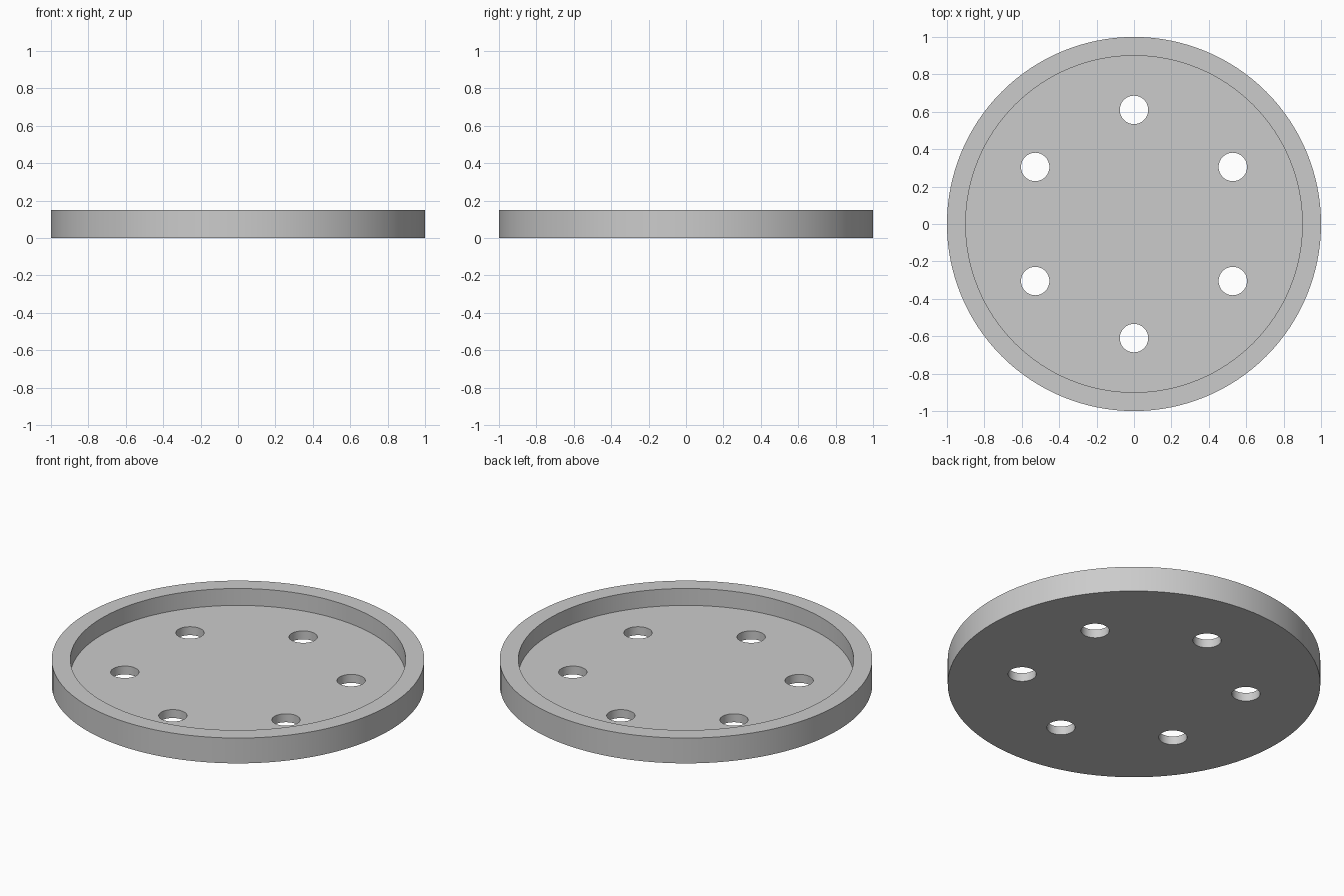
import bpy
import math

cube = bpy.data.objects.get("Cube")
if cube:
    bpy.data.objects.remove(cube, do_unlink=True)

HEIGHT, FLOOR = 0.15, 0.05
OUTER_R, INNER_R = 1.0, 0.90
HOLE_R, HOLE_RING_R, HOLES = 0.076, 0.61, 6

grey = bpy.data.materials.new("light_grey")
grey.use_nodes = True
colour = (0.6, 0.6, 0.6, 1.0)
grey.diffuse_color = colour
grey.node_tree.nodes["Principled BSDF"].inputs["Base Color"].default_value = colour


def cylinder(name, radius, bottom, top, x=0.0, y=0.0, sides=128):
    bpy.ops.mesh.primitive_cylinder_add(
        vertices=sides, radius=radius, depth=top - bottom,
        location=(x, y, (bottom + top) / 2))
    obj = bpy.context.object
    obj.name = name
    obj.data.materials.append(grey)
    return obj


# Round tray body
tray = cylinder("round_tray", OUTER_R, 0, HEIGHT)

# Recess, then a ring of drain holes through the floor
cutters = [cylinder("recess_cutter", INNER_R, FLOOR, HEIGHT + 0.1)]
for i in range(HOLES):
    angle = math.radians(90) + i * math.tau / HOLES
    cutters.append(cylinder("hole_cutter", HOLE_R, -0.1, HEIGHT + 0.2,
                            HOLE_RING_R * math.cos(angle),
                            HOLE_RING_R * math.sin(angle), 48))

bpy.ops.object.select_all(action="DESELECT")
tray.select_set(True)
bpy.context.view_layer.objects.active = tray
for cutter in cutters:
    cut = tray.modifiers.new("cut", "BOOLEAN")
    cut.operation = "DIFFERENCE"
    cut.solver = "EXACT"
    cut.object = cutter
    bpy.ops.object.modifier_apply(modifier=cut.name)
    bpy.data.objects.remove(cutter, do_unlink=True)

# Smooth round walls with crisp rims
bpy.ops.object.shade_smooth_by_angle(angle=math.radians(30))
